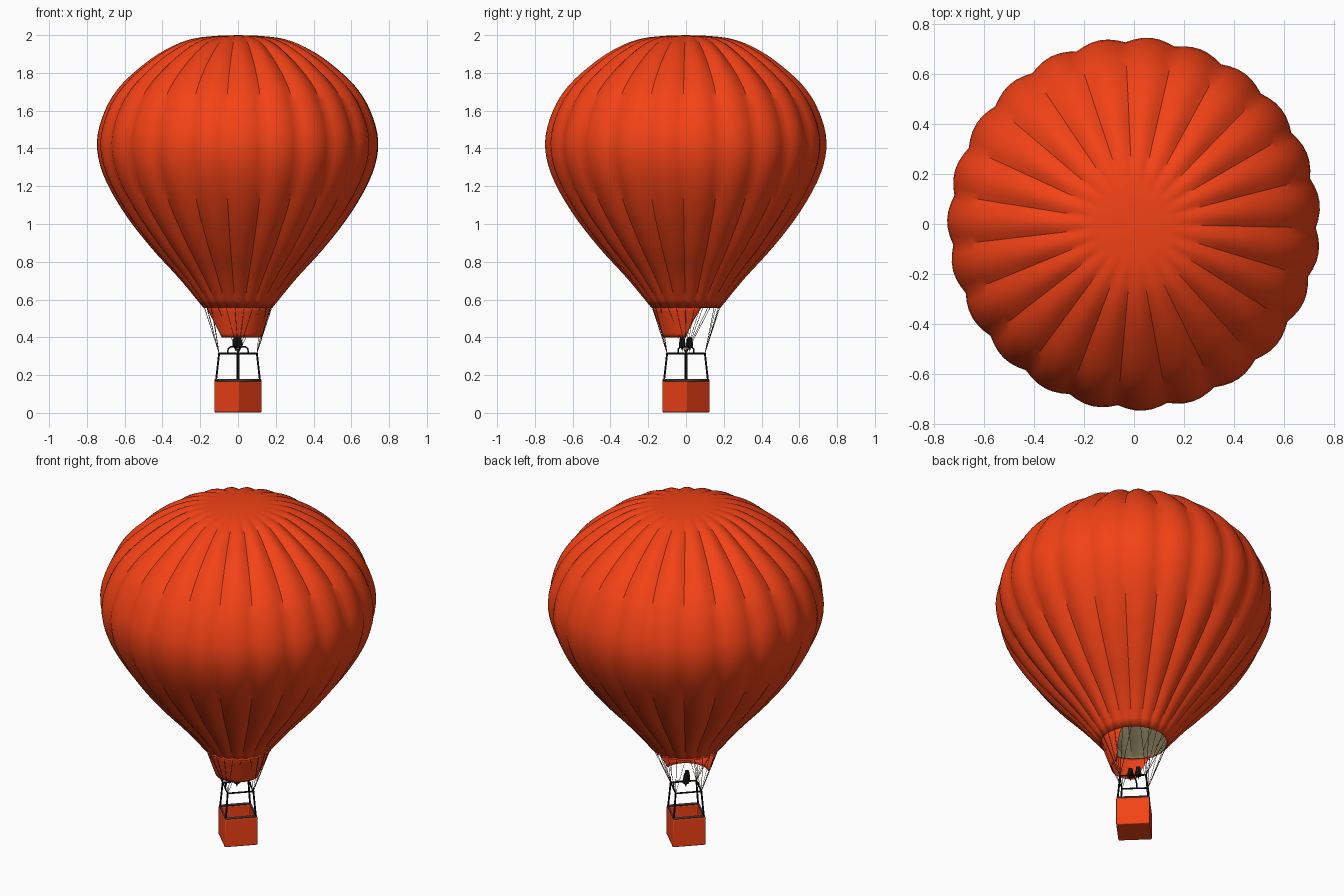
import bpy, bmesh
from math import sin, cos, pi, radians
from mathutils import Vector

if "Cube" in bpy.data.objects:
    bpy.data.objects.remove(bpy.data.objects["Cube"])

GORES, SEG = 23, 6
SEAM0 = radians(-1.2)


def material(name, rgb):
    m = bpy.data.materials.new(name)
    m.diffuse_color = (*rgb, 1)
    m.use_nodes = True
    m.node_tree.nodes["Principled BSDF"].inputs["Base Color"].default_value = m.diffuse_color
    return m


RED = material("red_fabric", (0.9, 0.055, 0.008))
LINING = material("lining", (0.2, 0.17, 0.09))
BLACK = material("black_metal", (0.006, 0.006, 0.006))
GREY = material("rim_grey", (0.06, 0.05, 0.05))
ROPE = material("rope", (0.06, 0.02, 0.01))


def finish(bm, name, mats, angle=35):
    me = bpy.data.meshes.new(name)
    bm.to_mesh(me)
    bm.free()
    ob = bpy.data.objects.new(name, me)
    bpy.context.collection.objects.link(ob)
    for m in mats:
        me.materials.append(m)
    bpy.ops.object.select_all(action='DESELECT')
    ob.select_set(True)
    bpy.context.view_layer.objects.active = ob
    bpy.ops.object.shade_smooth_by_angle(angle=radians(angle))
    return ob


def sheet(name, rows, mats, closed, thickness):
    """Skin a grid of points, rows running top to bottom."""
    bm = bmesh.new()
    vs = [[bm.verts.new(p) for p in row] for row in rows]
    n = len(rows[0])
    for a, b in zip(vs, vs[1:]):
        for j in range(n if closed else n - 1):
            k = (j + 1) % n
            bm.faces.new((a[j], b[j], b[k], a[k]))
    bmesh.ops.remove_doubles(bm, verts=bm.verts, dist=1e-5)
    ob = finish(bm, name, mats)
    mod = ob.modifiers.new("thickness", 'SOLIDIFY')
    mod.thickness, mod.offset = thickness, -1
    mod.material_offset = len(mats) - 1
    return ob


def tubes(name, paths, radius, mat, closed=False, res=2):
    cu = bpy.data.curves.new(name, 'CURVE')
    cu.dimensions = '3D'
    cu.bevel_depth, cu.bevel_resolution, cu.use_fill_caps = radius, res, True
    for path in paths:
        sp = cu.splines.new('POLY')
        sp.points.add(len(path) - 1)
        for pt, co in zip(sp.points, path):
            pt.co = (*co, 1)
        sp.use_cyclic_u = closed
    cu.materials.append(mat)
    ob = bpy.data.objects.new(name, cu)
    bpy.context.collection.objects.link(ob)
    return ob


def polar(r, a, z):
    return Vector((r * cos(a), r * sin(a), z))


def smooth_profile(pts, steps):
    p = [Vector(q) for q in pts]
    p = [2 * p[0] - p[1]] + p + [2 * p[-1] - p[-2]]
    out = []
    for a, b, c, d in zip(p, p[1:], p[2:], p[3:]):
        for s in range(steps):
            t = s / steps
            out.append(0.5 * (2 * b + (c - a) * t + (2 * a - 5 * b + 4 * c - d) * t * t
                              + (3 * b - a - 3 * c + d) * t ** 3))
    return out + [p[-2]]


# Envelope: lobed gores between seams, with a smooth crown
prof = smooth_profile([(0, 2), (0.13, 1.995), (0.25, 1.978), (0.36, 1.935), (0.48, 1.86), (0.62, 1.735),
                       (0.705, 1.6), (0.747, 1.435), (0.715, 1.265), (0.61, 1.07),
                       (0.465, 0.88), (0.31, 0.71), (0.182, 0.555)], 4)
rows = []
for i, p in enumerate(prof):
    t = prof[min(i + 1, len(prof) - 1)] - prof[max(i - 1, 0)]
    nrm = Vector((-t.y, t.x)).normalized()
    if p.y > 1.5:
        depth = 0.02 * min(1, max(0, (p.x - 0.16) / 0.25))
    else:
        depth = 0.02 * min(1, 0.25 + max(0, p.y - 0.555) * 1.8)
    row = []
    for j in range(GORES * SEG):
        q = p - nrm * depth * (1 - sin(pi * (j % SEG) / SEG))
        row.append(polar(q.x, SEAM0 + 2 * pi * j / (GORES * SEG), q.y))
    rows.append(row)
sheet("envelope", rows, [RED, LINING], True, 0.004)

# Scoop: tapered skirt open towards the back
rows = []
for i in range(9):
    t = i / 8
    a0, a1 = radians(-160 + 25 * t), radians(28 - 28 * t)
    rows.append([polar(0.178 - 0.055 * t, a0 + (a1 - a0) * j / 36, 0.56 - 0.16 * t) for j in range(37)])
sheet("scoop", rows, [RED], False, 0.002)

# Basket: hollow rounded box set cornerwise
CORNERS = [radians(1 + 90 * k) for k in range(4)]
bm = bmesh.new()
low = [bm.verts.new(polar(0.128, a, 0.003)) for a in CORNERS]
top = [bm.verts.new(polar(0.128, a, 0.168)) for a in CORNERS]
rim = [bm.verts.new(polar(0.112, a, 0.168)) for a in CORNERS]
floor = [bm.verts.new(polar(0.112, a, 0.018)) for a in CORNERS]
bm.faces.new(low[::-1])
bm.faces.new(floor)
for a, b in ((low, top), (top, rim), (rim, floor)):
    for k in range(4):
        m = (k + 1) % 4
        bm.faces.new((a[k], a[m], b[m], b[k]))
basket = finish(bm, "basket", [RED])
bev = basket.modifiers.new("round", 'BEVEL')
bev.width, bev.segments = 0.008, 3


def square(r, z):
    return [polar(r, a, z) for a in CORNERS]


# Basket rim, uprights and burner frame
tubes("basket_rim", [square(0.118, 0.172)], 0.007, GREY, True)
tubes("uprights", [[polar(0.117, a, 0.165), polar(0.1, a, 0.315)] for a in CORNERS], 0.005, BLACK)
tubes("burner_frame", [square(0.1, 0.315)], 0.005, BLACK, True)

# Burner hoop and the twin burners
tubes("burner_hoop", [[(-0.055, -0.043, 0.315), (-0.052, -0.04, 0.34), (-0.04, -0.03, 0.35),
                       (0.04, 0.03, 0.35), (0.052, 0.04, 0.34), (0.055, 0.043, 0.315)]], 0.004, BLACK)
for side, name in ((-1, "burner_a"), (1, "burner_b")):
    x, y = -0.003 - side * 0.01, side * 0.02
    bm = bmesh.new()
    prof = [(0, 0.402), (0.011, 0.402), (0.013, 0.385), (0.017, 0.37), (0.017, 0.35), (0.005, 0.342), (0, 0.325)]
    vs = [bm.verts.new((x + r, y, z)) for r, z in prof]
    es = [bm.edges.new(e) for e in zip(vs, vs[1:])]
    bmesh.ops.spin(bm, geom=vs + es, cent=(x, y, 0), axis=(0, 0, 1), angle=2 * pi, steps=16)
    bmesh.ops.remove_doubles(bm, verts=bm.verts, dist=1e-5)
    bmesh.ops.recalc_face_normals(bm, faces=bm.faces)
    finish(bm, name, [BLACK])

# Cables: every seam runs down to the nearest frame corner
cables = []
for k in range(GORES):
    a = SEAM0 + 2 * pi * k / GORES
    corner = max(CORNERS, key=lambda c: cos(c - a))
    cables.append([polar(0.18, a, 0.56), polar(0.1, corner, 0.315)])
tubes("cables", cables, 0.0013, ROPE, res=0)
